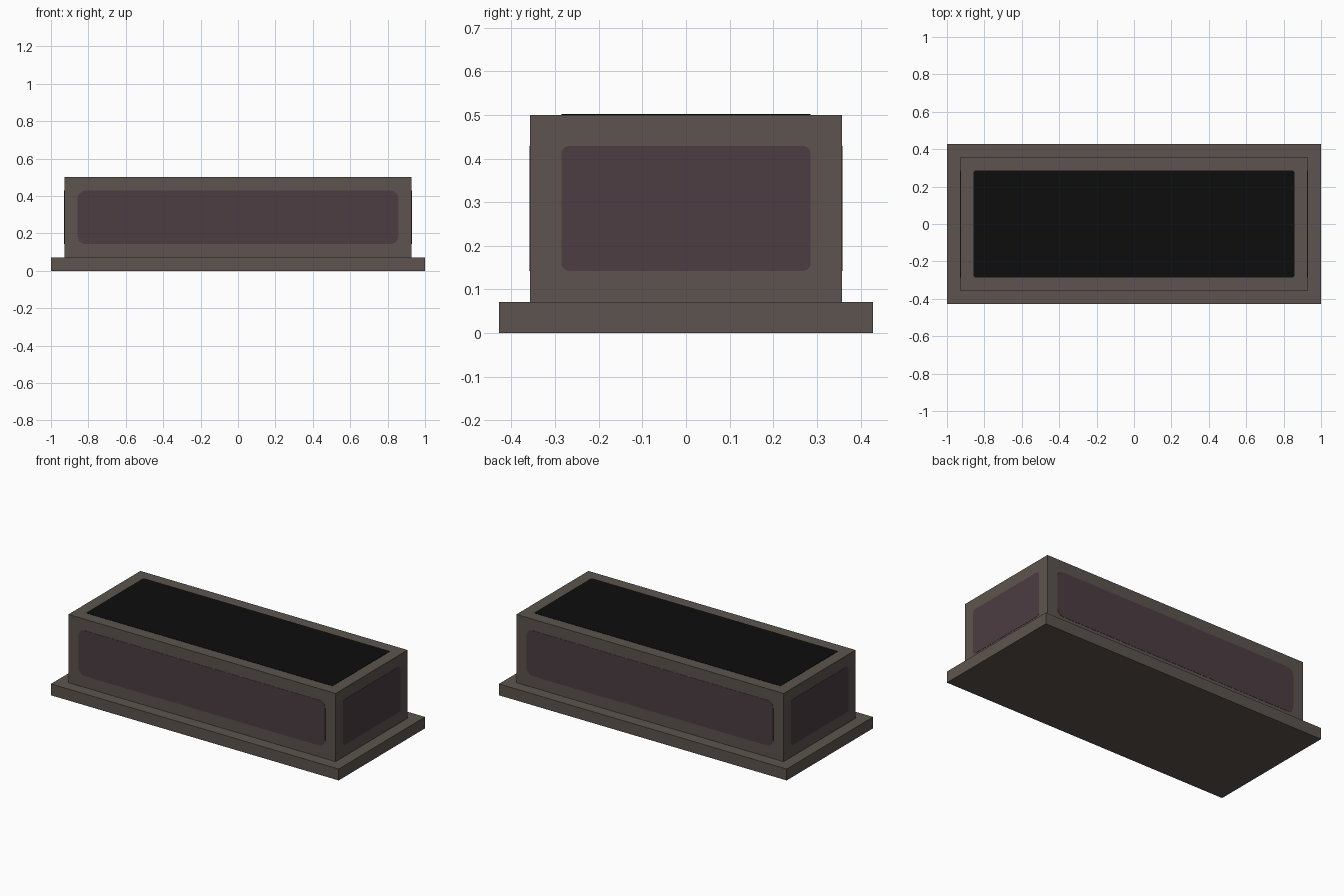
import bpy, bmesh, math
from mathutils import Matrix, Vector

cube = bpy.data.objects.get("Cube")
if cube:
    bpy.data.objects.remove(cube, do_unlink=True)

U = 1 / 14  # module: the base is 28 x 12 units, 7 units high overall


def material(name, rgb):
    lin = [((c / 255 + 0.055) / 1.055) ** 2.4 if c > 10 else c / 255 / 12.92 for c in rgb]
    m = bpy.data.materials.new(name)
    m.use_nodes = True
    m.diffuse_color = (*lin, 1)
    bsdf = next(n for n in m.node_tree.nodes if n.type == 'BSDF_PRINCIPLED')
    bsdf.inputs["Base Color"].default_value = (*lin, 1)
    bsdf.inputs["Roughness"].default_value = 0.9
    return m


stone = material("grey brown stone", (93, 84, 78))
plum = material("dark plum", (76, 61, 66))
black = material("black", (13, 13, 13))


def add_object(name, bm, mat):
    bmesh.ops.recalc_face_normals(bm, faces=bm.faces)
    me = bpy.data.meshes.new(name)
    bm.to_mesh(me)
    bm.free()
    me.materials.append(mat)
    ob = bpy.data.objects.new(name, me)
    bpy.context.collection.objects.link(ob)
    return ob


def box(name, size, z0, mat):
    bm = bmesh.new()
    bmesh.ops.create_cube(bm, size=1)
    bmesh.ops.scale(bm, vec=size, verts=bm.verts)
    bmesh.ops.translate(bm, vec=(0, 0, z0 + size[2] / 2), verts=bm.verts)
    return add_object(name, bm, mat)


def panel(name, w, h, r, centre, right, up, mat, thick=0.003):
    """Thin rounded plate, facing along right x up, half sunk in the surface."""
    right, up = Vector(right), Vector(up)
    normal = right.cross(up)
    bm = bmesh.new()
    verts = []
    for i, (sx, sy) in enumerate([(1, 1), (-1, 1), (-1, -1), (1, -1)]):
        for k in range(6):
            a = math.radians(90 * i + 18 * k)
            verts.append(bm.verts.new((sx * (w / 2 - r) + r * math.cos(a),
                                       sy * (h / 2 - r) + r * math.sin(a), -thick / 2)))
    face = bm.faces.new(verts)
    ext = bmesh.ops.extrude_face_region(bm, geom=[face])
    moved = [v for v in ext["geom"] if isinstance(v, bmesh.types.BMVert)]
    bmesh.ops.translate(bm, vec=(0, 0, thick), verts=moved)
    rot = Matrix((right, up, normal)).transposed().to_4x4()
    bm.transform(Matrix.Translation(centre) @ rot)
    return add_object(name, bm, mat)


# Base slab and main block
box("base_slab", (28 * U, 12 * U, U), 0, stone)
box("main_block", (26 * U, 10 * U, 6 * U), U, stone)

# Inset coloured panels on the long sides, the ends and the top
zc = 4 * U
for side, s in (("front", -1), ("back", 1)):
    panel(side + "_panel", 24 * U, 4 * U, 0.042, (0, s * 5 * U, zc), (-s, 0, 0), (0, 0, 1), plum)
for side, s in (("left", 1), ("right", -1)):
    panel(side + "_panel", 8 * U, 4 * U, 0.018, (s * 13 * U, 0, zc), (0, s, 0), (0, 0, 1), plum)
panel("top_panel", 24 * U, 8 * U, 0.01, (0, 0, 7 * U), (1, 0, 0), (0, 1, 0), black)
